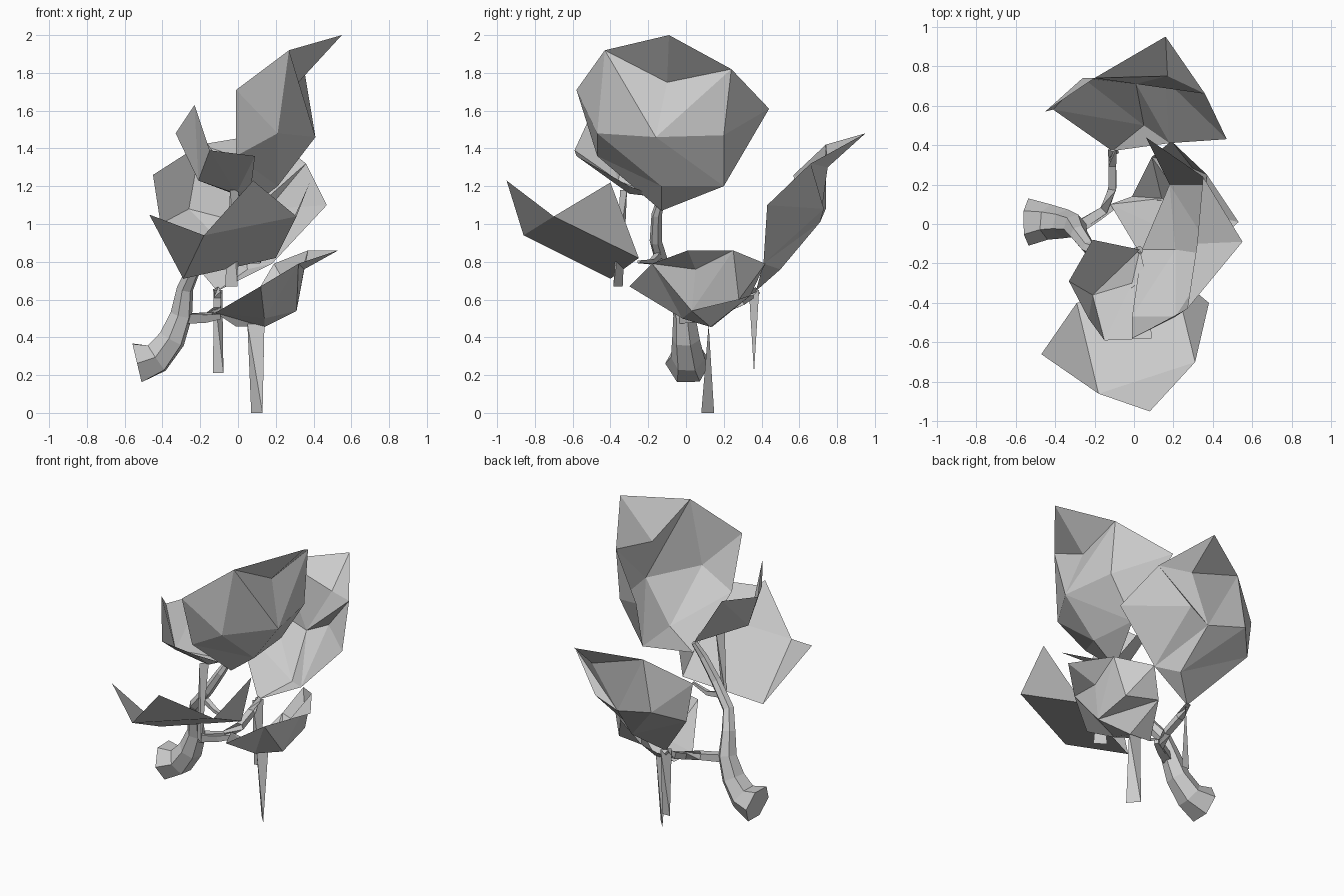
import bpy
import bmesh
import math
from mathutils import Vector

cube = bpy.data.objects.get("Cube")
if cube:
    bpy.data.objects.remove(cube, do_unlink=True)

# One plain grey for the whole plant
grey = bpy.data.materials.new("plain_grey")
grey.use_nodes = True
grey.diffuse_color = (0.6, 0.6, 0.6, 1)
grey.node_tree.nodes["Principled BSDF"].inputs["Base Color"].default_value = grey.diffuse_color
grey.node_tree.nodes["Principled BSDF"].inputs["Roughness"].default_value = 0.9


def finish(name, bm):
    """Turn a bmesh into a flat shaded grey object."""
    bmesh.ops.recalc_face_normals(bm, faces=bm.faces[:])
    mesh = bpy.data.meshes.new(name)
    bm.to_mesh(mesh)
    bm.free()
    mesh.materials.append(grey)
    obj = bpy.data.objects.new(name, mesh)
    bpy.context.collection.objects.link(obj)
    return obj


def folded_sheet(name, folds, points):
    """Folded sheet: each letter in a fold names one point, in order."""
    bm = bmesh.new()
    verts = [bm.verts.new(p) for p in points]
    for fold in folds.split():
        bm.faces.new([verts[ord(letter) - ord("a")] for letter in fold])
    return finish(name, bm)


def tube(name, path, radii, sides):
    """Faceted branch swept along a path, closed at both ends."""
    bm = bmesh.new()
    path = [Vector(p) for p in path]
    rings = []
    for i, (centre, radius) in enumerate(zip(path, radii)):
        ahead = path[min(i + 1, len(path) - 1)]
        behind = path[max(i - 1, 0)]
        along = (ahead - behind).normalized()
        side = along.cross(Vector((0.3, 1, 0.1))).normalized()
        if abs(along.y) > 0.8:
            side = along.cross(Vector((0, 0, 1))).normalized()
        other = along.cross(side)
        ring = []
        for k in range(sides):
            turn = math.tau * (k + 0.5) / sides
            offset = side * math.cos(turn) + other * math.sin(turn)
            ring.append(bm.verts.new(centre + offset * radius))
        rings.append(ring)
    for low, high in zip(rings, rings[1:]):
        for k in range(sides):
            n = (k + 1) % sides
            bm.faces.new((low[k], low[n], high[n], high[k]))
    bm.faces.new(rings[0])
    bm.faces.new(rings[-1])
    return finish(name, bm)


def hanging_root(name, top, top_edge, bottom, bottom_edge):
    """Twisted wedge: a level edge at the top, another turned edge at the bottom."""
    points = []
    for centre, edge in ((top, top_edge), (bottom, bottom_edge)):
        half = Vector((*edge, 0))
        points += [Vector(centre) - half, Vector(centre) + half]
    return folded_sheet(name, "abc abd acd bcd", points)


# Rim points run a to h from the tip, inner points i to m
CUP = "abi aih bki ihk bkj bcj hlk hgl gfl klf kfm kjm jdm dem mef cdj"

folded_sheet("tall_leaf", CUP, [
    (.55, -.09, 2), (.27, -.43, 1.92), (-.01, -.58, 1.71), (-.01, -.47, 1.36),
    (.04, -.13, 1.07), (.18, .2, 1.2), (.06, .44, 1.61), (.35, .24, 1.82),
    (.32, -.1, 1.75), (.21, -.47, 1.48), (.41, -.16, 1.46), (.35, .2, 1.47),
    (.21, -.13, 1.2)])

folded_sheet("back_leaf", CUP, [
    (.16, .95, 1.48), (-.2, .74, 1.42), (-.45, .57, 1.26), (-.41, .58, 1),
    (-.11, .37, .645), (.18, .41, .79), (.47, .43, 1.1), (.36, .66, 1.32),
    (.17, .75, 1.3), (-.26, .74, 1.08), (.01, .71, 1.01), (.16, .73, 1.08),
    (.05, .5, .76)])

folded_sheet("low_leaf", CUP, [
    (.53, .01, .86), (.32, -.18, .79), (.12, -.3, .67), (-.12, .1, .53),
    (-.01, .14, .457), (.09, .34, .62), (.19, .42, .79), (.37, .25, .86),
    (.35, .05, .76), (.14, -.02, .5), (.31, .03, .54), (.3, .28, .6),
    (.14, .13, .455)])

folded_sheet("small_upper_leaf", "abh agh bch chd hdi ied ief fgi ghi", [
    (-.23, -.48, 1.63), (-.33, -.29, 1.48), (-.21, -.08, 1.5), (.03, -.13, 1.14),
    (.07, -.3, 1.2), (.09, -.58, 1.36), (-.15, -.59, 1.39),
    (-.21, -.36, 1.23), (-.01, -.3, 1.16)])

folded_sheet("front_leaf", "abg bcd bdf bfg def", [
    (-.47, -.66, 1.05), (-.18, -.86, .94), (.08, -.95, 1.23), (.31, -.7, 1.04),
    (.38, -.4, 1.22), (.2, -.25, .82), (-.29, -.4, .71)])

# Trunk with its flared foot, curving up to the tall leaf
tube("trunk",
     [(-.535, .01, .265), (-.43, .01, .29), (-.35, 0, .39), (-.3, -.01, .52),
      (-.28, -.05, .66), (-.23, -.12, .77), (-.11, -.16, .91), (-.02, -.155, 1.05),
      (.03, -.13, 1.14)],
     [.12, .09, .075, .06, .045, .037, .033, .028, .02], sides=6)

# Side branches to the back, low and front leaves
tube("back_branch",
     [(-.28, -.01, .5), (-.15, .07, .51), (-.11, .18, .54), (-.11, .3, .59), (-.11, .38, .65)],
     [.035, .03, .028, .028, .022], sides=4)
tube("low_branch",
     [(-.28, -.02, .5), (-.18, .04, .5), (-.1, .09, .51)],
     [.035, .03, .02], sides=4)
tube("front_branch",
     [(-.16, -.14, .84), (-.04, -.18, .8), (.12, -.25, .8)],
     [.025, .018, .01], sides=4)

# Wedge shaped roots hanging below the leaves
hanging_root("low_root", (.095, .12, .47), (.045, 0), (.1, .115, 0), (.03, -.034))
hanging_root("back_root", (-.105, .36, .65), (.022, .027), (-.105, .36, .21), (.028, 0))
hanging_root("upper_root", (-.02, -.33, 1.18), (.022, .018), (-.035, -.36, .67), (.033, -.025))
